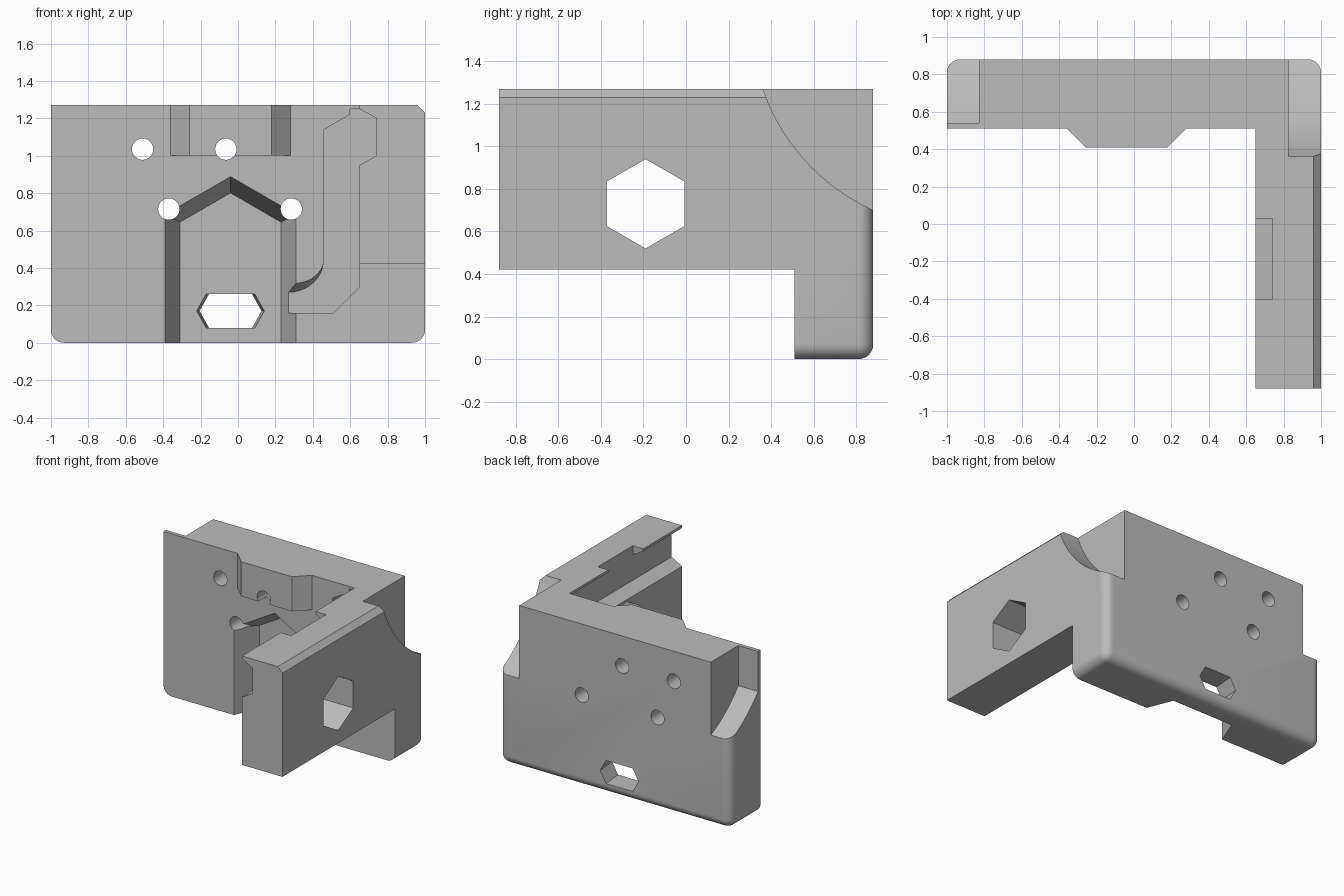
import bpy, bmesh, math
from mathutils import Vector

cube = bpy.data.objects.get("Cube")
if cube:
    bpy.data.objects.remove(cube, do_unlink=True)

grey = bpy.data.materials.new("plain grey")
grey.use_nodes = True
grey.diffuse_color = (0.5, 0.5, 0.5, 1)
grey.node_tree.nodes["Principled BSDF"].inputs["Base Color"].default_value = (0.5, 0.5, 0.5, 1)


def finish(name, bm):
    bmesh.ops.recalc_face_normals(bm, faces=bm.faces)
    mesh = bpy.data.meshes.new(name)
    bm.to_mesh(mesh)
    bm.free()
    mesh.materials.append(grey)
    ob = bpy.data.objects.new(name, mesh)
    bpy.context.collection.objects.link(ob)
    return ob


def loft(name, axis, a, b, near, far=None):
    """Solid between two matching outlines at positions a and b along an axis."""
    place = {"x": lambda p, d: (d, p[0], p[1]),
             "y": lambda p, d: (p[0], d, p[1]),
             "z": lambda p, d: (p[0], p[1], d)}[axis]
    bm = bmesh.new()
    v1 = [bm.verts.new(place(p, a)) for p in near]
    v2 = [bm.verts.new(place(p, b)) for p in (far or near)]
    bm.faces.new(v1)
    bm.faces.new(v2)
    n = len(v1)
    for i in range(n):
        j = (i + 1) % n
        bm.faces.new((v1[i], v1[j], v2[j], v2[i]))
    return finish(name, bm)


def rect(x0, x1, y0, y1):
    return [(x0, y0), (x1, y0), (x1, y1), (x0, y1)]


def arc(cx, cy, rx, ry, start, end, n):
    angles = [math.radians(start + (end - start) * i / n) for i in range(n + 1)]
    return [(cx + rx * math.cos(t), cy + ry * math.sin(t)) for t in angles]


def combine(target, tool, operation):
    mod = target.modifiers.new("combine", "BOOLEAN")
    mod.operation, mod.solver, mod.object = operation, "EXACT", tool
    bpy.context.view_layer.objects.active = target
    bpy.ops.object.modifier_apply(modifier=mod.name)
    bpy.data.objects.remove(tool, do_unlink=True)


TOP, FRONT, BACK, ARM_IN = 1.27, 0.51, 0.88, 0.65

# Back plate with rounded bottom and rear corners
bm = bmesh.new()
bmesh.ops.create_cube(bm, size=1)
for v in bm.verts:
    v.co = Vector((v.co.x * 2, (FRONT + BACK) / 2 + v.co.y * (BACK - FRONT), (v.co.z + 0.5) * TOP))
rounded = []
for e in bm.edges:
    mid = (e.verts[0].co + e.verts[1].co) / 2
    rear_corner = mid.y > BACK - 0.01 and abs(mid.x) > 0.9
    bottom = mid.z < 0.01 and mid.y > FRONT + 0.01
    if rear_corner or bottom:
        rounded.append(e)
bmesh.ops.bevel(bm, geom=rounded, offset=0.07, segments=8, profile=0.5, affect="EDGES")
bracket = finish("bracket_body", bm)

# Side arm with chamfered outer top edge and a groove along its inner face
arm = loft("side_arm", "y", -0.88, 0.7,
           [(ARM_IN, 0.42), (1, 0.42), (1, 1.23), (0.96, TOP), (ARM_IN, TOP)])
combine(bracket, arm, "UNION")

# Raised block on the front of the plate
boss = loft("front_block", "z", 1.0, TOP,
            [(-0.36, 0.6), (-0.36, FRONT), (-0.26, 0.41), (0.18, 0.41), (0.28, FRONT), (0.28, 0.6)])
combine(bracket, boss, "UNION")


# House-shaped pocket with sloping walls
def house(w, shoulder):
    cx = -0.04
    return [(cx - w, -0.1), (cx + w, -0.1), (cx + w, shoulder),
            (cx, shoulder + w * math.tan(math.radians(30))), (cx - w, shoulder)]


cuts = [loft("pocket_cut", "y", FRONT - 0.02, 0.71, house(0.358, 0.69), house(0.27, 0.645))]


# Cable channel in the plate, joining the pocket to the arm groove
def channel(x0, z0):
    bend = arc(x0, 0.45, 0.46 - x0, 0.45 - z0, 0, -90, 10)
    return [(0.46, 1.14), *bend, (0.2, z0), (0.2, 0.16), (0.51, 0.16), (ARM_IN, 0.3),
            (ARM_IN, 1.25)]


cuts.append(loft("channel_cut", "y", FRONT - 0.005, 0.61, channel(0.30, 0.32), channel(0.27, 0.27)))
cuts.append(loft("groove_cut", "y", -1, 0.61,
                 [(0.6, 1.25), (ARM_IN, 1.25), (0.74, 1.2), (0.74, 1.0), (ARM_IN, 0.95), (0.6, 0.95)]))
# Notch through the lip above the groove
cuts.append(loft("notch_cut", "z", 1.05, 1.4, rect(0.6, 0.74, -0.4, 0.03)))

# Hexagonal hole through the arm
cuts.append(loft("hexagon_cut", "x", 0.5, 1.1, arc(-0.19, 0.73, 0.21, 0.21, 90, 390, 5)))


# Long six-sided hole through the plate
def slot(w):
    return [(-0.04 - w, 0.17), (0.01 - w, 0.26), (w - 0.09, 0.26),
            (w - 0.04, 0.17), (w - 0.09, 0.08), (0.01 - w, 0.08)]


cuts.append(loft("slot_cut", "y", 0.6, 1.0, slot(0.19), slot(0.155)))

# Round screw holes
for x, z in [(-0.51, 1.035), (-0.065, 1.035), (-0.37, 0.715), (0.285, 0.715)]:
    cuts.append(loft("screw_cut", "y", 0.3, 1.0, arc(x, z, 0.057, 0.057, 0, 348.75, 31)))

# Curved scoops in the upper rear corners
CY, CZ, R = 1.284, 1.59, 0.977


def scoop(y0):
    pts = []
    for i in range(25):
        y = y0 + (1.0 - y0) * i / 24
        pts.append((y, CZ - math.sqrt(R * R - (y - CY) ** 2)))
    return pts + [(1.0, 1.5), (y0, 1.5)]


cuts.append(loft("left_scoop_cut", "x", 0.825, 1.1, scoop(0.335)))
cuts.append(loft("right_scoop_cut", "x", -1.1, -0.83, scoop(0.54)))

for cut in cuts:
    combine(bracket, cut, "DIFFERENCE")

# Smooth rounded areas, sharp edges elsewhere
bpy.ops.object.select_all(action="DESELECT")
bracket.select_set(True)
bpy.context.view_layer.objects.active = bracket
bpy.ops.object.shade_smooth_by_angle(angle=math.radians(25))
